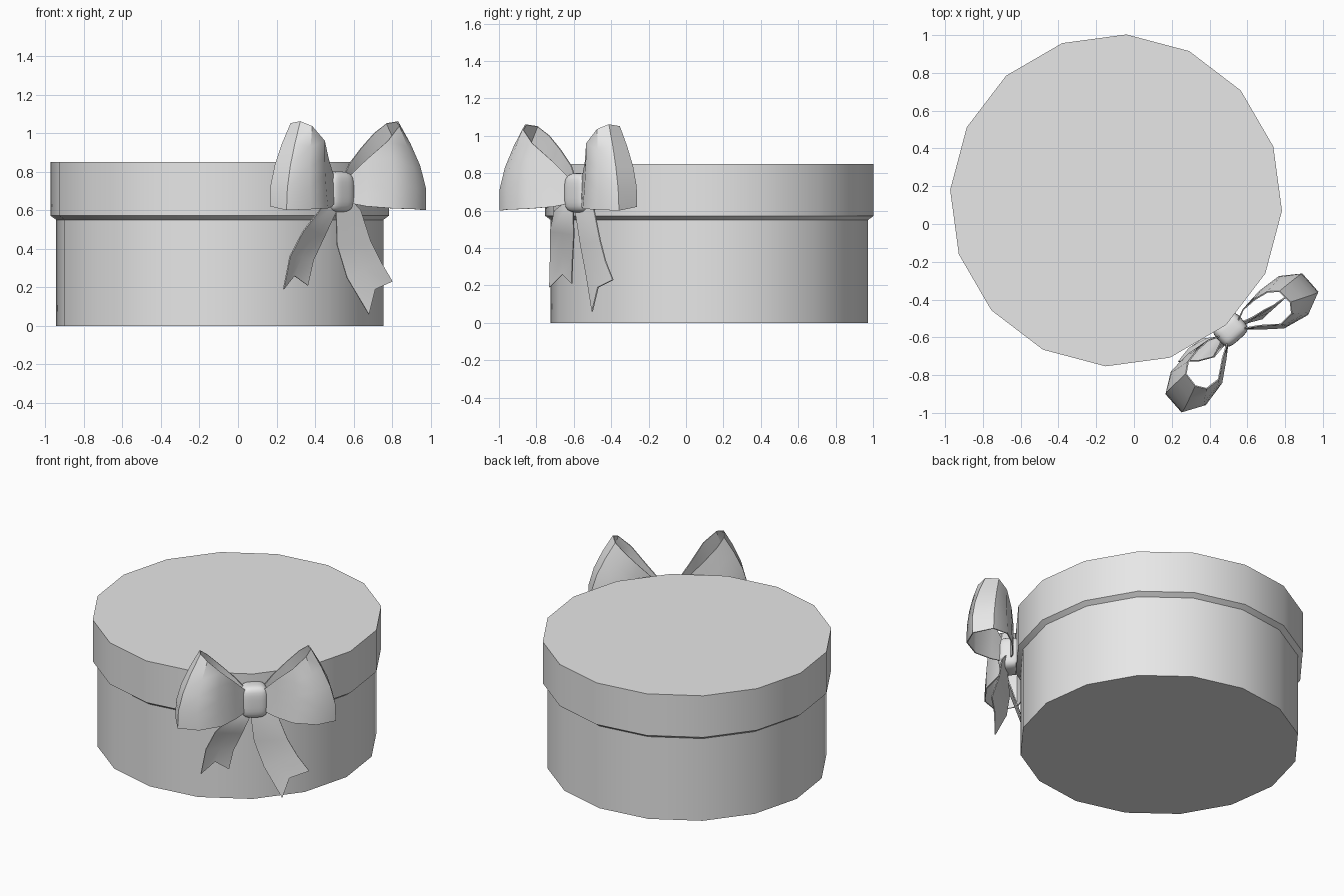
import bpy, bmesh, math
from mathutils import Vector

cube = bpy.data.objects.get("Cube")
if cube:
    bpy.data.objects.remove(cube, do_unlink=True)

grey = bpy.data.materials.new("plain_grey")
grey.use_nodes = True
grey.diffuse_color = (0.8, 0.8, 0.8, 1)
grey.node_tree.nodes["Principled BSDF"].inputs["Base Color"].default_value = (0.8, 0.8, 0.8, 1)

CENTRE = Vector((-0.095, 0.125, 0))      # axis of the box
KNOT = Vector((0.51, -0.56, 0))          # bow position on the rim
FACING = math.radians(-48.6)             # direction the bow faces
OUT = Vector((math.cos(FACING), math.sin(FACING), 0))
SIDE = Vector((-OUT.y, OUT.x, 0))
UP = Vector((0, 0, 1))
SIDES = 16


def bow_point(p):
    """Sideways, outward, height -> world position."""
    return KNOT + SIDE * p[0] + OUT * p[1] + UP * p[2]


def finish(name, bm, angle=35, mods=()):
    bmesh.ops.recalc_face_normals(bm, faces=bm.faces)
    mesh = bpy.data.meshes.new(name)
    bm.to_mesh(mesh)
    bm.free()
    obj = bpy.data.objects.new(name, mesh)
    bpy.context.collection.objects.link(obj)
    mesh.materials.append(grey)
    bpy.ops.object.select_all(action='DESELECT')
    bpy.context.view_layer.objects.active = obj
    obj.select_set(True)
    for kind, settings in mods:
        mod = obj.modifiers.new(kind.title(), kind)
        for key, value in settings.items():
            setattr(mod, key, value)
        bpy.ops.object.modifier_apply(modifier=mod.name)
    bpy.ops.object.shade_smooth_by_angle(angle=math.radians(angle))
    return obj


def drum(name, profile):
    """Closed many-sided solid from (radius, height) rings."""
    bm = bmesh.new()
    rings = []
    for radius, z in profile:
        ring = []
        for i in range(SIDES):
            a = FACING + math.tau * i / SIDES
            ring.append(bm.verts.new(CENTRE + Vector((radius * math.cos(a), radius * math.sin(a), z))))
        rings.append(ring)
    for low, high in zip(rings, rings[1:]):
        for i in range(SIDES):
            j = (i + 1) % SIDES
            bm.faces.new((low[i], low[j], high[j], high[i]))
    bm.faces.new(rings[0])
    bm.faces.new(rings[-1])
    finish(name, bm)


def ribbon(name, rows):
    """Thin cloth sheet from rows of bow-space points."""
    bm = bmesh.new()
    grid = [[bm.verts.new(bow_point(p)) for p in row] for row in rows]
    for a, b in zip(grid, grid[1:]):
        for i in range(len(a) - 1):
            bm.faces.new((a[i], a[i + 1], b[i + 1], b[i]))
    finish(name, bm, 45, [("SOLIDIFY", {"thickness": 0.007, "offset": 0})])


# Box and overlapping lid
drum("box_body", [(0.85, 0), (0.85, 0.56)])
drum("box_lid", [(0.85, 0.55), (0.88, 0.572), (0.88, 0.85)])

# Bow loops: upper and lower ribbon edges, bulging between them
upper = [(.04, .03, .76), (.13, .085, .86), (.22, .155, .96), (.30, .15, 1.035), (.335, .1, 1.06),
         (.33, .02, 1.05), (.28, -.02, 1.0), (.2, -.035, .92), (.12, -.035, .84), (.04, 0, .76)]
lower = [(.04, .03, .64), (.12, .1, .62), (.22, .18, .61), (.36, .21, .605), (.48, .155, .60),
         (.48, .03, .62), (.38, -.04, .635), (.25, -.05, .64), (.12, -.035, .64), (.04, 0, .65)]
ROWS = 5
for name, sign in (("bow_loop_left", 1), ("bow_loop_right", -1)):
    rows = []
    for r in range(ROWS):
        t = r / (ROWS - 1)
        row = []
        for top, bottom in zip(upper, lower):
            p = Vector(top).lerp(Vector(bottom), t)
            bulge = 0.5 * t * (1 - t) * max(0, p.x - 0.1)
            row.append((sign * (p.x + bulge), p.y + bulge * 0.5 * (p.y > 0.05), p.z))
        rows.append(row)
    ribbon(name, rows)

# Ribbon tails: inner edge, middle, outer edge, ending in a notch
ribbon("ribbon_tail_left", [
    [(-.03, .01, .67), (.02, .01, .67), (.07, .01, .67)],
    [(-.02, .02, .58), (.07, .03, .59), (.14, .03, .60)],
    [(0, .005, .42), (.10, .025, .43), (.20, .04, .44)],
    [(.06, .015, .25), (.15, .04, .29), (.26, .055, .33)],
    [(.165, .067, .06), (.21, .065, .19), (.33, .064, .23)]])
ribbon("ribbon_tail_right", [
    [(.03, .01, .67), (-.02, .01, .67), (-.07, .01, .67)],
    [(-.03, .03, .59), (-.09, .04, .60), (-.16, .05, .60)],
    [(-.07, -.01, .47), (-.15, 0, .48), (-.24, .01, .49)],
    [(-.12, -.045, .34), (-.20, -.045, .36), (-.29, -.035, .36)],
    [(-.145, -.06, .21), (-.23, -.07, .26), (-.318, -.054, .19)]])

# Rounded knot
bm = bmesh.new()
bmesh.ops.create_cube(bm, size=2)
bmesh.ops.subdivide_edges(bm, edges=bm.edges[:], cuts=1, use_grid_fill=True)
for v in bm.verts:
    v.co = bow_point((v.co.x * 0.084, v.co.y * 0.07, 0.695 + v.co.z * 0.106))
finish("bow_knot", bm, 60, [("SUBSURF", {"levels": 2})])
